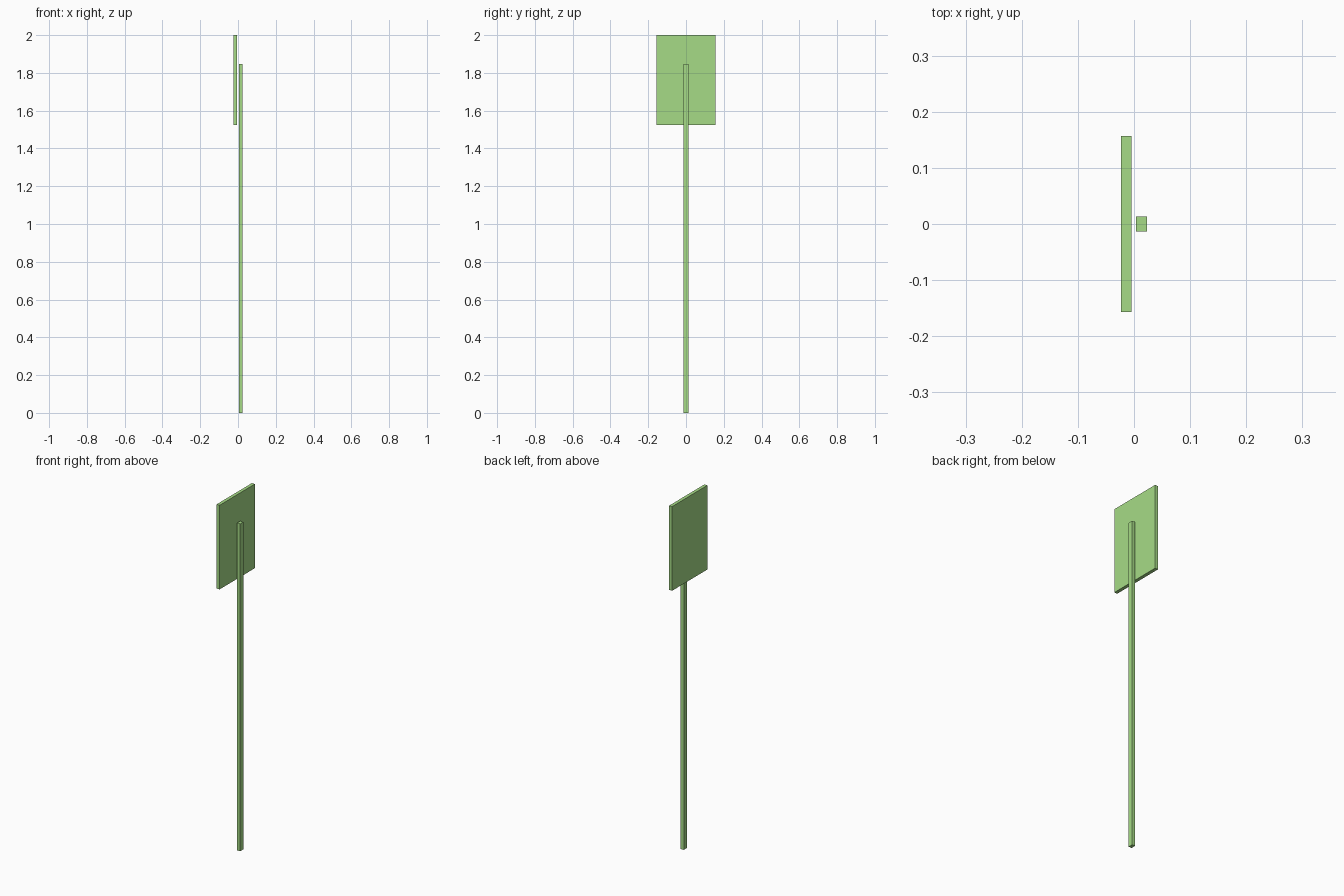
import bpy

if "Cube" in bpy.data.objects:
    bpy.data.objects.remove(bpy.data.objects["Cube"])

green = bpy.data.materials.new("light_green")
green.diffuse_color = (0.38, 0.71, 0.24, 1.0)
green.use_nodes = True
green.node_tree.nodes["Principled BSDF"].inputs["Base Color"].default_value = green.diffuse_color


def box(name, lo, hi):
    """Axis-aligned box spanning the corners lo and hi."""
    centre = [(a + b) / 2 for a, b in zip(lo, hi)]
    bpy.ops.mesh.primitive_cube_add(size=1, location=centre)
    ob = bpy.context.object
    ob.name = name
    ob.scale = [b - a for a, b in zip(lo, hi)]
    bpy.ops.object.transform_apply(location=False, rotation=False, scale=True)
    ob.data.materials.append(green)
    return ob


# Upright post, standing just in front of the panel
box("post", (0.004, -0.0135, 0.0), (0.0235, 0.0135, 1.848))

# Flat sign panel at the top
box("sign_panel", (-0.0235, -0.157, 1.525), (-0.0045, 0.157, 2.0))
